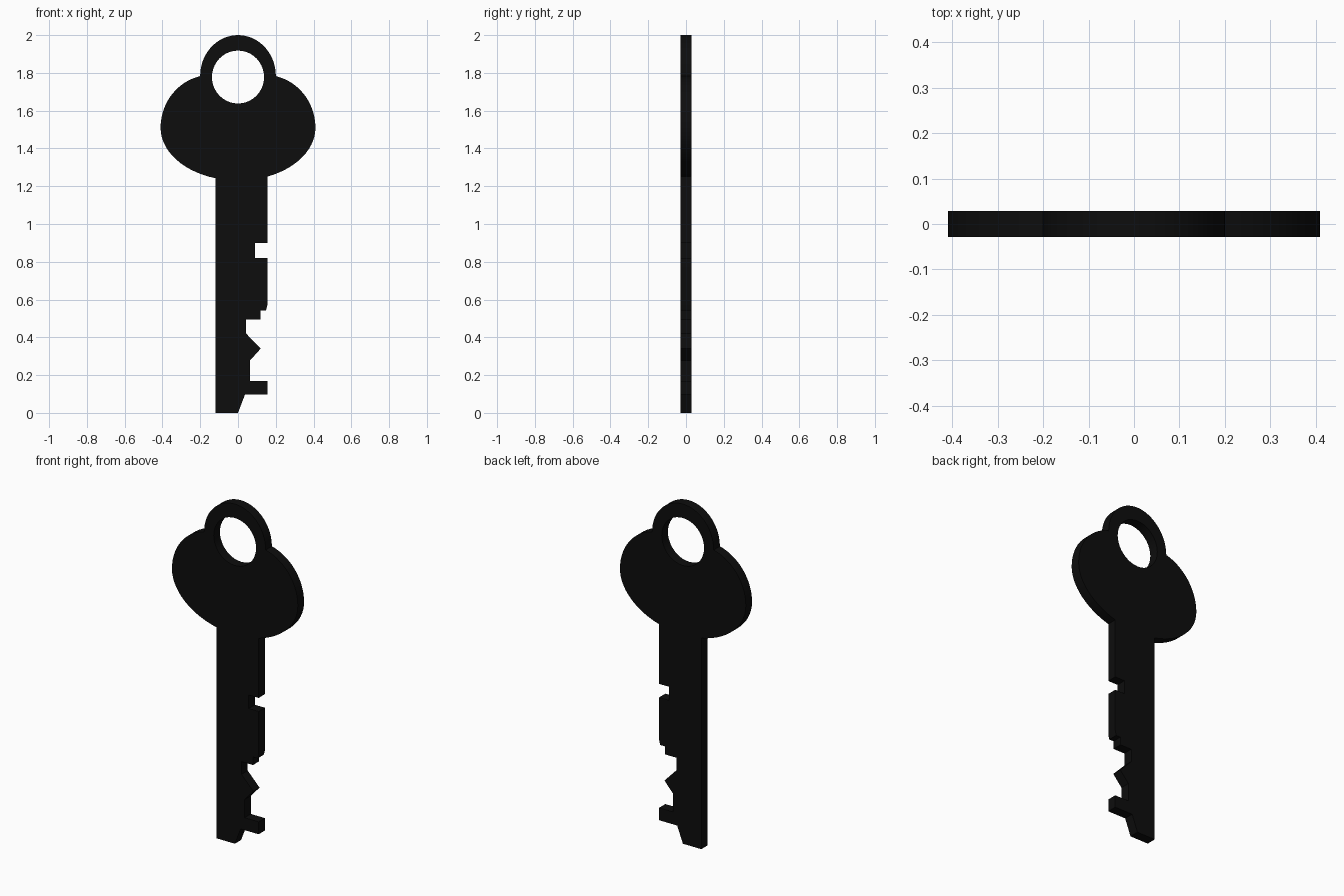
import bpy, bmesh, math
from math import cos, sin, radians, asin, sqrt

if "Cube" in bpy.data.objects:
    bpy.data.objects.remove(bpy.data.objects["Cube"])

HALF = 0.029  # half thickness of the key


def arc(cx, cz, rx, rz, a0, a1, n):
    """Points on an elliptical arc, angles in degrees."""
    out = []
    for i in range(n + 1):
        a = radians(a0 + (a1 - a0) * i / n)
        out.append((cx + rx * cos(a), cz + rz * sin(a)))
    return out


# Cut side of the blade, from the tip upwards
teeth = [(-0.12, 0), (0, 0), (0.037, 0.097), (0.155, 0.097), (0.155, 0.17),
         (0.063, 0.17), (0.063, 0.277), (0.12, 0.34), (0.043, 0.42),
         (0.043, 0.495), (0.118, 0.495), (0.118, 0.542), (0.148, 0.542),
         (0.155, 0.57), (0.155, 0.82), (0.09, 0.82), (0.09, 0.90), (0.155, 0.90)]


def lower_angle(x):
    """Angle on the lower bow ellipse where the blade edge at x meets it."""
    return math.degrees(-math.acos(x / 0.41))


# Bow: lower ellipse, shoulders and the loop on top
right_low = arc(0, 1.51, 0.41, 0.28, lower_angle(0.155), 0, 14)
left_low = arc(0, 1.51, 0.41, 0.28, -180, lower_angle(-0.12), 14)
shoulder = arc(0.14, 1.51, 0.27, 0.28, 0, 77, 14)[1:]
loop = arc(0, 1.785, 0.20, 0.215, 0, 180, 32)
mirrored = [(-x, z) for x, z in reversed(shoulder)]
outline = teeth + right_low + shoulder + loop[1:-1] + mirrored + left_low
hole = arc(0, 1.778, 0.138, 0.14, 0, 360, 40)[:-1]

# Extruded flat profile with the ring hole
curve = bpy.data.curves.new("key_profile", 'CURVE')
curve.dimensions = '2D'
curve.fill_mode = 'BOTH'
curve.extrude = HALF
for pts in (outline, hole):
    s = curve.splines.new('POLY')
    s.points.add(len(pts) - 1)
    for p, (x, z) in zip(s.points, pts):
        p.co = (x, z, 0, 1)
    s.use_cyclic_u = True
temp = bpy.data.objects.new("key_profile", curve)
bpy.context.collection.objects.link(temp)
bpy.context.view_layer.update()
deps = bpy.context.evaluated_depsgraph_get()
mesh = bpy.data.meshes.new_from_object(temp.evaluated_get(deps))
bpy.data.objects.remove(temp)

# Weld, stand upright and make all faces point outwards
bm = bmesh.new()
bm.from_mesh(mesh)
bmesh.ops.remove_doubles(bm, verts=bm.verts, dist=0.0005)
for v in bm.verts:
    x, y, z = v.co
    v.co = (x, -z, y)
bmesh.ops.recalc_face_normals(bm, faces=bm.faces)
bm.to_mesh(mesh)
bm.free()

# Black metal
black = bpy.data.materials.new("black_metal")
black.diffuse_color = (0.004, 0.004, 0.004, 1)
black.use_nodes = True
black.node_tree.nodes["Principled BSDF"].inputs["Base Color"].default_value = black.diffuse_color
mesh.materials.clear()
mesh.materials.append(black)

key = bpy.data.objects.new("key", mesh)
bpy.context.collection.objects.link(key)
bpy.context.view_layer.objects.active = key
key.select_set(True)
bpy.ops.object.shade_smooth_by_angle(angle=radians(30))
